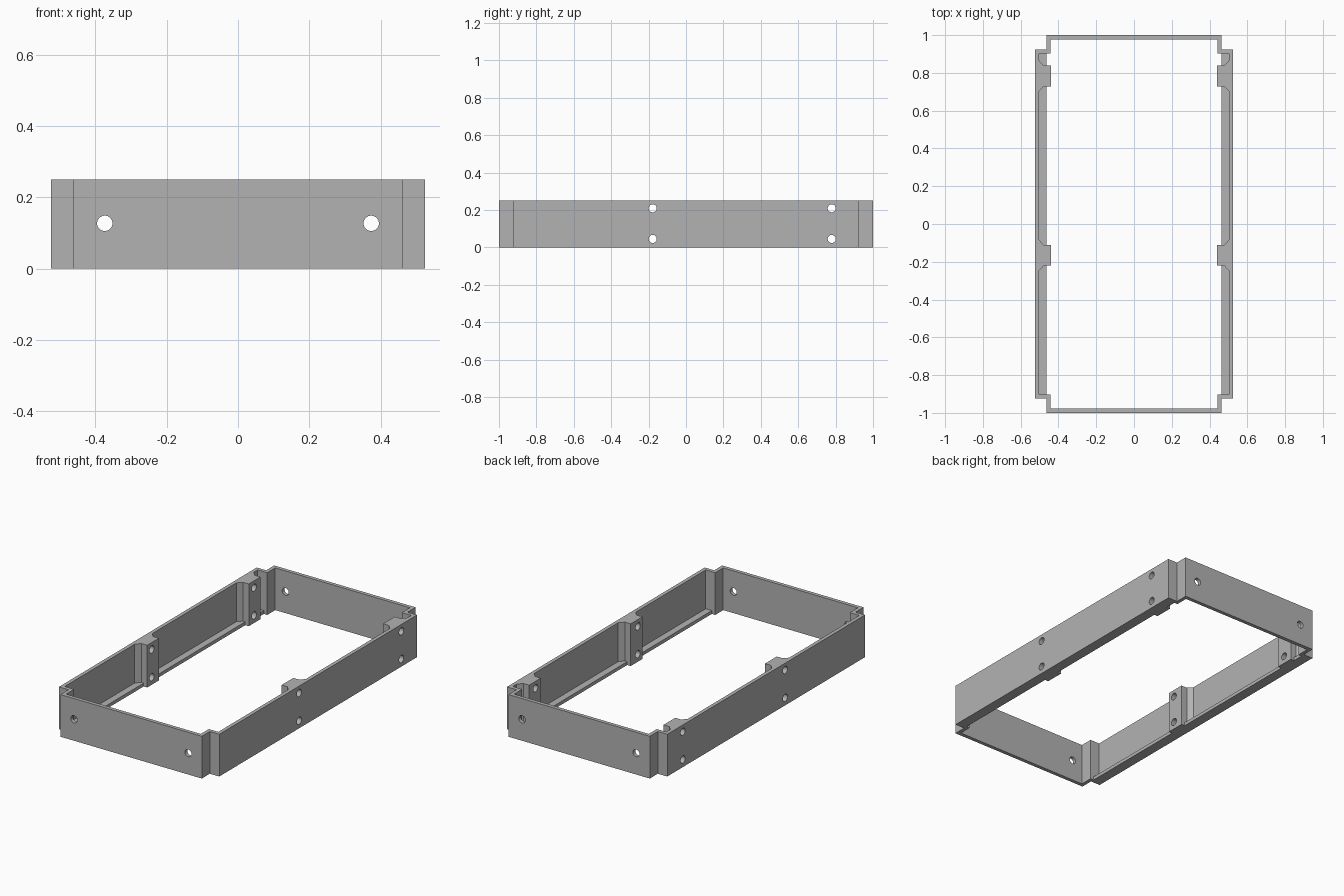
import bpy, bmesh, math
from mathutils import Matrix

HEIGHT = 0.25      # frame height
WALL = 0.022       # wall thickness
LEDGE_TOP = 0.02   # thickness of the lower ledge

cube = bpy.data.objects.get("Cube")
if cube:
    bpy.data.objects.remove(cube, do_unlink=True)

GREY = (0.45, 0.45, 0.45, 1)
grey = bpy.data.materials.new("plain grey")
grey.diffuse_color = GREY
grey.use_nodes = True
grey.node_tree.nodes["Principled BSDF"].inputs["Base Color"].default_value = GREY


def prism(name, outline, z0, z1):
    """Extrude a closed xy outline between two heights."""
    bm = bmesh.new()
    face = bm.faces.new([bm.verts.new((x, y, z0)) for x, y in outline])
    top = bmesh.ops.extrude_face_region(bm, geom=[face])["geom"]
    verts = [v for v in top if isinstance(v, bmesh.types.BMVert)]
    bmesh.ops.translate(bm, verts=verts, vec=(0, 0, z1 - z0))
    bmesh.ops.recalc_face_normals(bm, faces=bm.faces)
    mesh = bpy.data.meshes.new(name)
    bm.to_mesh(mesh)
    bm.free()
    obj = bpy.data.objects.new(name, mesh)
    bpy.context.collection.objects.link(obj)
    mesh.materials.append(grey)
    return obj


def rod(bm, axis, location, length, radius=0.0215):
    """Add a drill rod along an axis."""
    turn = Matrix.Rotation(math.pi / 2, 4, "Y" if axis == "X" else "X")
    bmesh.ops.create_cone(bm, cap_ends=True, segments=32, radius1=radius, radius2=radius,
                          depth=length, matrix=Matrix.Translation(location) @ turn)


def apply_boolean(obj, other, operation):
    mod = obj.modifiers.new(operation.title(), "BOOLEAN")
    mod.operation = operation
    mod.solver = "EXACT"
    mod.object = other
    bpy.context.view_layer.objects.active = obj
    bpy.ops.object.modifier_apply(modifier=mod.name)
    bpy.data.objects.remove(other, do_unlink=True)


def notched(inset):
    """Rectangle with stepped corners, shrunk by the inset."""
    corner = [(0.525, 0.925), (0.463, 0.925), (0.463, 1.0)]
    quarter = [(x - inset, y - inset) for x, y in corner]
    flip = quarter[::-1]
    return (quarter + [(-x, y) for x, y in flip]
            + [(-x, -y) for x, y in quarter] + [(x, -y) for x, y in flip])


# Thin wall with stepped corners
frame = prism("frame", notched(0), 0, HEIGHT)
apply_boolean(frame, prism("hollow", notched(WALL), -0.1, HEIGHT + 0.1), "DIFFERENCE")

for side in (1, -1):
    # Lower ledge along each long wall
    strip = [(0.463, -0.91), (0.515, -0.91), (0.515, 0.91), (0.463, 0.91)]
    ledge = prism("ledge", [(side * x, y) for x, y in strip], 0, LEDGE_TOP)
    apply_boolean(frame, ledge, "UNION")
    # Screw blocks flaring into the wall
    for y in (-0.166, 0.784):
        half = [(0.44, 0.055), (0.478, 0.055), (0.503, 0.082), (0.515, 0.082)]
        outline = half + [(x, -dy) for x, dy in half[::-1]]
        block = prism("screw_block", [(side * x, y + dy) for x, dy in outline], 0, HEIGHT)
        apply_boolean(frame, block, "UNION")

# Screw holes through the long walls and the end walls
drills = prism("drills", [(3, 3), (3.1, 3), (3, 3.1)], 0, 0.1)
bm = bmesh.new()
for y in (-0.178, 0.779):
    for z in (0.045, 0.209):
        rod(bm, "X", (0, y, z), 2)
for x in (-0.374, 0.374):
    rod(bm, "Y", (x, 0, 0.127), 3)
bm.to_mesh(drills.data)
bm.free()
# The rods cross inside the empty middle only
apply_boolean(frame, drills, "DIFFERENCE")

bpy.ops.object.select_all(action="DESELECT")
frame.select_set(True)
bpy.context.view_layer.objects.active = frame
bpy.ops.object.shade_smooth_by_angle(angle=math.radians(30))
